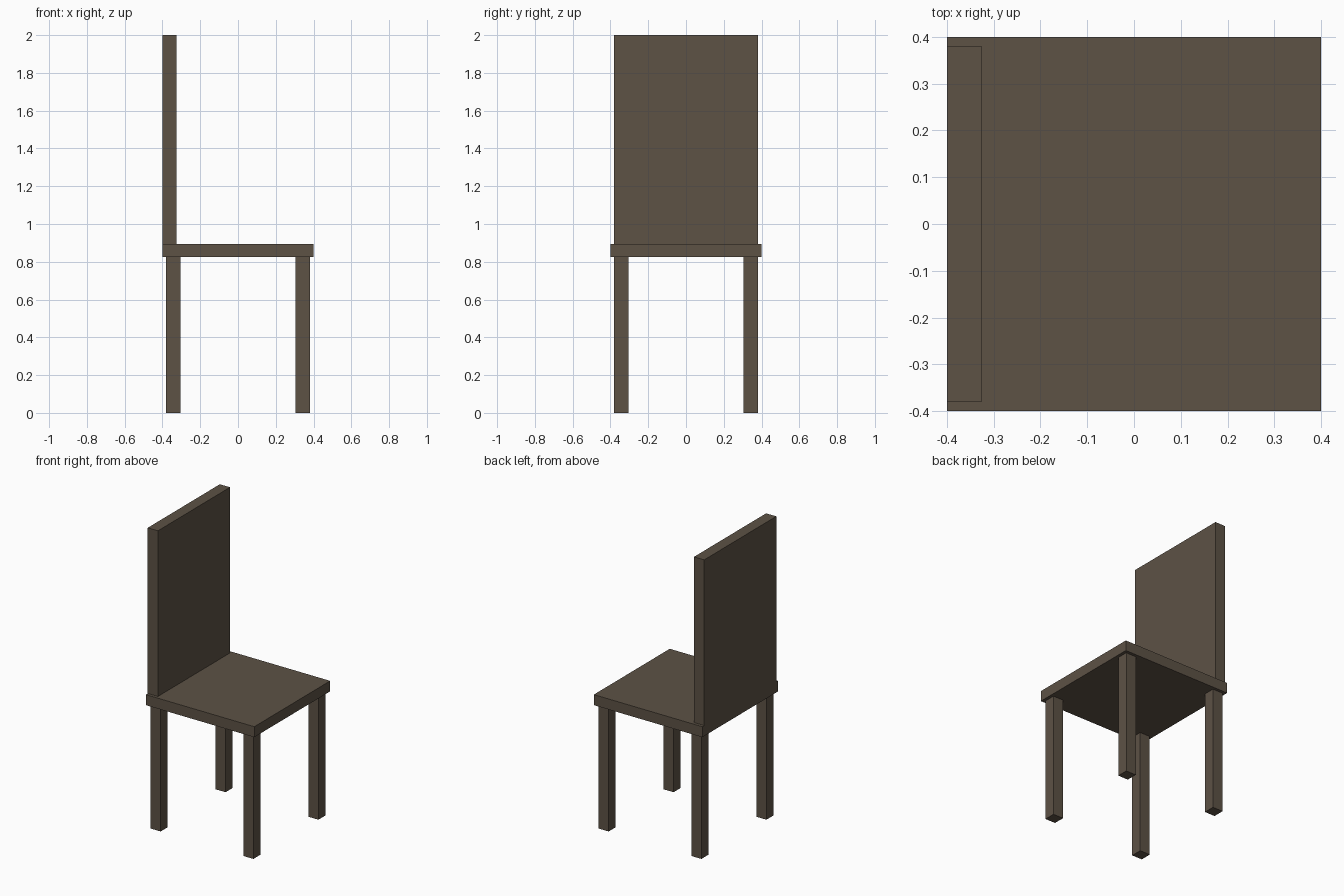
import bpy

cube = bpy.data.objects.get("Cube")
if cube:
    bpy.data.objects.remove(cube, do_unlink=True)

# Dark brown wood
wood = bpy.data.materials.new("dark_brown_wood")
wood.use_nodes = True
colour = (0.109, 0.084, 0.060, 1)
wood.diffuse_color = colour
wood.node_tree.nodes["Principled BSDF"].inputs["Base Color"].default_value = colour


def box(name, low, high):
    """Add a flat-sided box spanning two opposite corners."""
    centre = [(a + b) / 2 for a, b in zip(low, high)]
    bpy.ops.mesh.primitive_cube_add(size=1, location=centre)
    obj = bpy.context.object
    obj.name = obj.data.name = name
    obj.scale = [b - a for a, b in zip(low, high)]
    bpy.ops.object.transform_apply(location=False, rotation=False, scale=True)
    obj.data.materials.append(wood)
    return obj


HALF = 0.40          # half width of the seat
INSET = 0.38         # outer edge of legs and backrest
THICK = 0.075        # leg and backrest thickness
SEAT_LOW, SEAT_TOP = 0.825, 0.895

# Seat slab and tall backrest along the -x edge
box("seat", (-HALF, -HALF, SEAT_LOW), (HALF, HALF, SEAT_TOP))
box("backrest", (-HALF, -INSET, SEAT_TOP), (-HALF + THICK, INSET, 2))

# Four square legs
c, h = INSET - THICK / 2, THICK / 2
for x_name, sx in (("right", -1), ("left", 1)):
    for y_name, sy in (("front", -1), ("back", 1)):
        box(f"{y_name}_{x_name}_leg",
            (sx * c - h, sy * c - h, 0),
            (sx * c + h, sy * c + h, SEAT_LOW))
